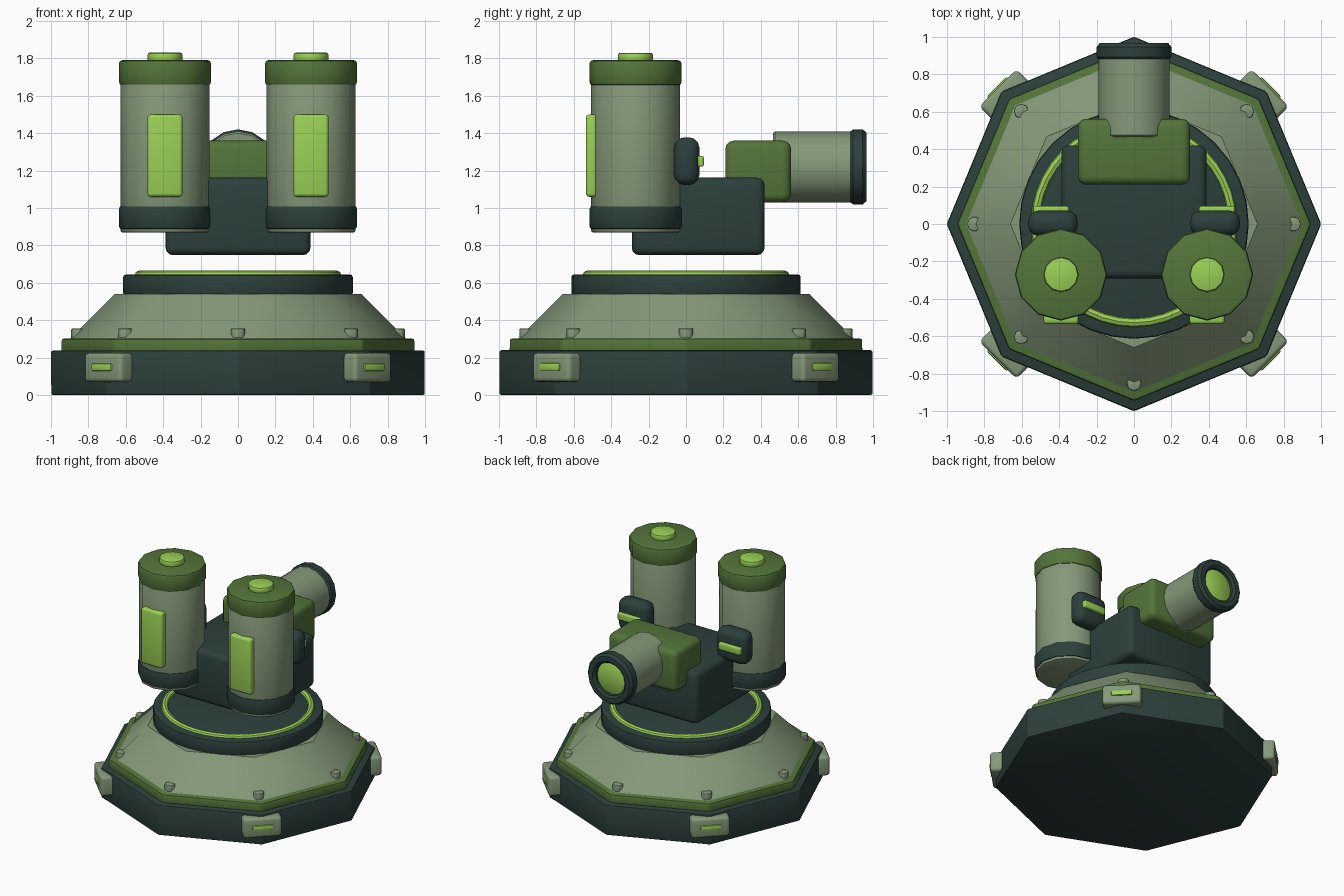
import bpy, bmesh, math
from mathutils import Matrix, Vector

cube = bpy.data.objects.get("Cube")
if cube:
    bpy.data.objects.remove(cube, do_unlink=True)


def material(name, rgb):
    lin = [((c / 255 + 0.055) / 1.055) ** 2.4 for c in rgb] + [1]
    m = bpy.data.materials.new(name)
    m.use_nodes = True
    m.diffuse_color = lin
    m.node_tree.nodes["Principled BSDF"].inputs["Base Color"].default_value = lin
    return m


DARK = material("dark teal", (44, 64, 60))
SAGE = material("sage", (133, 153, 121))
GREEN = material("leaf green", (84, 117, 58))
LIME = material("lime", (155, 209, 86))


def finish(name, bm, mat, place, bevel=0.0, segments=2):
    # Round the hard edges, place the part and smooth the shallow ones
    if bevel:
        hard = [e for e in bm.edges if len(e.link_faces) == 2 and e.calc_face_angle() > 0.7]
        bmesh.ops.bevel(bm, geom=hard, offset=bevel, segments=segments,
                        profile=0.5, affect='EDGES', clamp_overlap=True)
    bmesh.ops.transform(bm, matrix=place, verts=bm.verts)
    bmesh.ops.recalc_face_normals(bm, faces=bm.faces)
    me = bpy.data.meshes.new(name)
    bm.to_mesh(me)
    bm.free()
    me.materials.append(mat)
    ob = bpy.data.objects.new(name, me)
    bpy.context.collection.objects.link(ob)
    bpy.ops.object.select_all(action='DESELECT')
    bpy.context.view_layer.objects.active = ob
    ob.select_set(True)
    bpy.ops.object.shade_smooth_by_angle(angle=math.radians(36))
    return ob


def box(name, centre, size, mat, bevel, turn=0.0, segments=3):
    bm = bmesh.new()
    bmesh.ops.create_cube(bm, size=1, matrix=Matrix.Diagonal((*size, 1)))
    place = Matrix.Rotation(turn, 4, 'Z') @ Matrix.Translation(centre)
    return finish(name, bm, mat, place, bevel, segments)


def drum(name, x, y, z0, z1, r0, mat, sides, bevel=0.0, r1=None):
    bm = bmesh.new()
    bmesh.ops.create_cone(bm, cap_ends=True, segments=sides, radius1=r0,
                          radius2=r0 if r1 is None else r1, depth=z1 - z0)
    return finish(name, bm, mat, Matrix.Translation((x, y, (z0 + z1) / 2)), bevel)


def lathe(name, profile, mat, sides, place=Matrix(), closed=False):
    # Spin a (radius, height) profile about z
    bm = bmesh.new()
    pts = profile + profile[:1] if closed else profile
    vs = [bm.verts.new((r, 0, h)) for r, h in pts]
    edges = [bm.edges.new(p) for p in zip(vs, vs[1:])]
    bmesh.ops.spin(bm, geom=vs + edges, axis=(0, 0, 1), cent=(0, 0, 0),
                   angle=math.tau, steps=sides)
    bmesh.ops.remove_doubles(bm, verts=bm.verts, dist=0.0005)
    return finish(name, bm, mat, place)


# Eight-sided base
drum("base_plinth", 0, 0, 0, 0.24, 1.0, DARK, 8, 0.012)
drum("base_trim", 0, 0, 0.22, 0.303, 0.945, GREEN, 8, 0.015)
drum("base_slope", 0, 0, 0.295, 0.54, 0.905, SAGE, 8, 0, 0.66)
drum("turntable", 0, 0, 0.53, 0.645, 0.613, DARK, 32, 0.015)
ring = [(0.527 + 0.026 * math.cos(a * math.tau / 8), 0.64 + 0.026 * math.sin(a * math.tau / 8))
        for a in range(8)]
lathe("turntable_light_ring", ring, LIME, 40, closed=True)

# Bolts on the slope corners
for i in range(8):
    a = i * math.tau / 8
    drum(f"slope_bolt_{i + 1}", 0.852 * math.cos(a), 0.852 * math.sin(a),
         0.29, 0.356, 0.04, SAGE, 8, 0.006)

# Clamps on the diagonal corners
for i in range(4):
    a = math.tau / 8 + i * math.tau / 4
    box(f"corner_clamp_{i + 1}", (0.965, 0, 0.148), (0.125, 0.28, 0.155), SAGE, 0.022, a)
    box(f"clamp_light_{i + 1}", (1.022, 0, 0.15), (0.03, 0.15, 0.04), LIME, 0.008, a, 2)

# Floating body and rear mount
box("body", (0, 0.065, 0.955), (0.774, 0.71, 0.414), DARK, 0.04)
box("rear_mount", (0, 0.386, 1.195), (0.6, 0.352, 0.33), GREEN, 0.045)

# Rear barrel, spun about z then laid along +y
lay = Matrix.Translation((0, 0, 1.22)) @ Matrix.Rotation(-math.pi / 2, 4, 'X')
lathe("barrel", [(0, 0.465), (0.18, 0.465), (0.19, 0.475), (0.19, 0.9), (0, 0.9)],
      SAGE, 16, lay)
lathe("muzzle_ring", [(0.17, 0.88), (0.19, 0.88), (0.2, 0.893), (0.2, 0.945),
                      (0.183, 0.966), (0.145, 0.966), (0.128, 0.95), (0.125, 0.88)],
      DARK, 16, lay, closed=True)
lathe("muzzle_lens", [(0, 0.938), (0.115, 0.938), (0.127, 0.93), (0.127, 0.89)], LIME, 16, lay)

# Paired tanks and side couplings
for side, s in (("left", 1), ("right", -1)):
    x, y = s * 0.39, -0.27
    drum(f"{side}_tank", x, y, 0.868, 1.7, 0.237, SAGE, 12, 0.012)
    drum(f"{side}_tank_foot", x, y, 0.885, 1.012, 0.246, DARK, 12, 0.018)
    drum(f"{side}_tank_lid", x, y, 1.655, 1.79, 0.246, GREEN, 12, 0.018)
    drum(f"{side}_tank_button", x, y, 1.78, 1.83, 0.093, LIME, 12, 0.012)
    box(f"{side}_tank_panel", (x, -0.505, 1.28), (0.187, 0.06, 0.44), LIME, 0.018)
    box(f"{side}_coupling", (s * 0.433, 0.004, 1.25), (0.265, 0.135, 0.255), DARK, 0.055)
    box(f"{side}_coupling_light", (s * 0.443, 0.075, 1.25), (0.19, 0.04, 0.058), LIME, 0.01)
